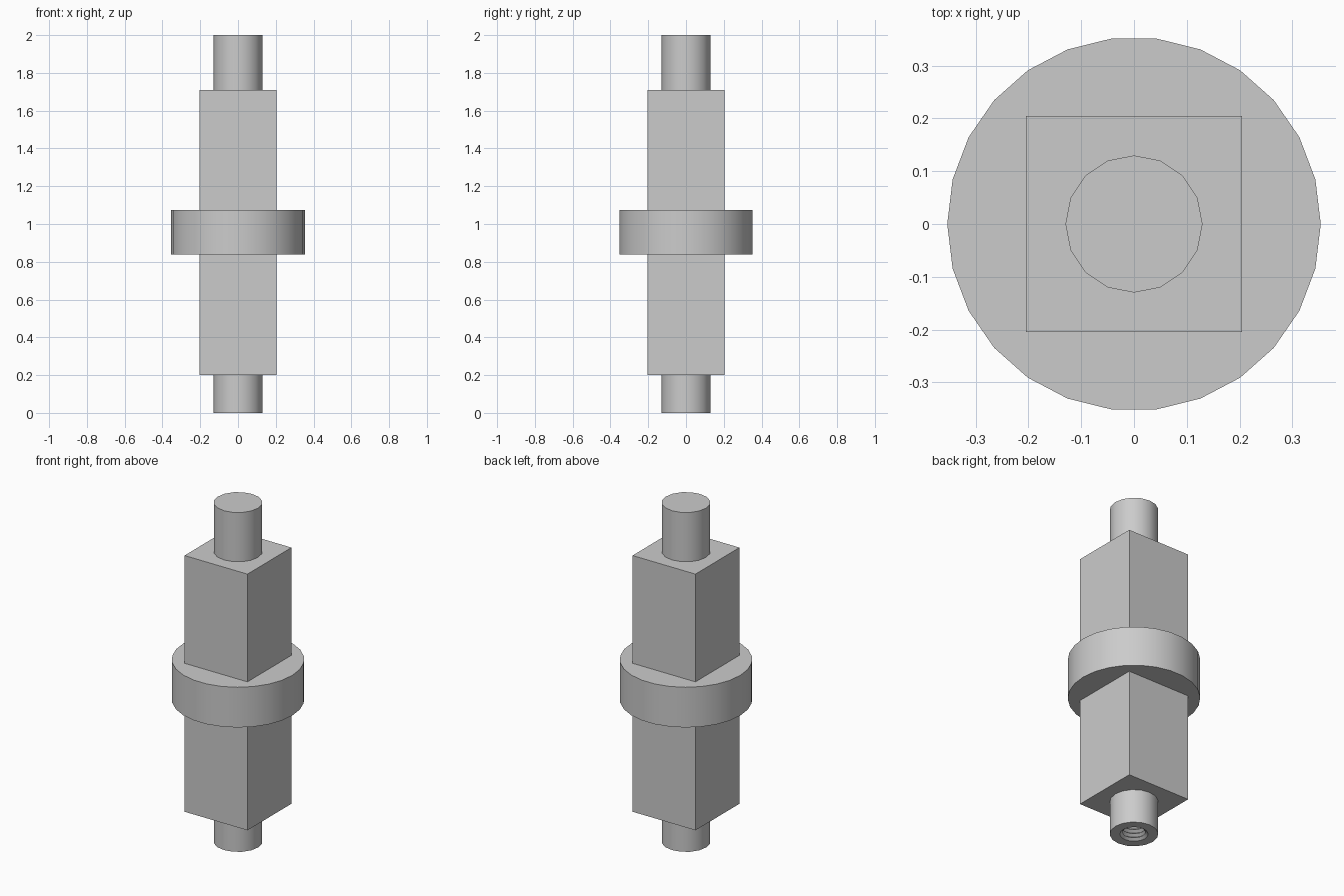
import bpy, bmesh, math

cube = bpy.data.objects.get("Cube")
if cube:
    bpy.data.objects.remove(cube, do_unlink=True)

grey = bpy.data.materials.new("plain grey")
grey.use_nodes = True
colour = (0.6, 0.6, 0.6, 1)
grey.diffuse_color = colour
grey.node_tree.nodes["Principled BSDF"].inputs["Base Color"].default_value = colour


def finish(name, bm):
    """Turn a bmesh into a grey object with sharp edges kept."""
    bmesh.ops.recalc_face_normals(bm, faces=bm.faces)
    mesh = bpy.data.meshes.new(name)
    bm.to_mesh(mesh)
    bm.free()
    mesh.materials.append(grey)
    obj = bpy.data.objects.new(name, mesh)
    bpy.context.collection.objects.link(obj)
    bpy.ops.object.select_all(action="DESELECT")
    obj.select_set(True)
    bpy.context.view_layer.objects.active = obj
    bpy.ops.object.shade_smooth_by_angle(angle=math.radians(30))
    return obj


def lathe(name, profile, sides):
    """Revolve (radius, height) points, closing both ends with flat caps."""
    bm = bmesh.new()
    rings = []
    for r, z in profile:
        angles = [math.tau * i / sides for i in range(sides)]
        rings.append([bm.verts.new((r * math.cos(a), r * math.sin(a), z)) for a in angles])
    for a, b in zip(rings, rings[1:]):
        for i in range(sides):
            j = (i + 1) % sides
            bm.faces.new((a[i], a[j], b[j], b[i]))
    bm.faces.new(rings[0])
    bm.faces.new(rings[-1])
    return finish(name, bm)


# Round shaft with a threaded blind bore in its lower end
bore, root, pitch, turns = 0.076, 0.06, 0.025, 8
shaft = [(0.13, 2.0), (0.13, 0.0), (bore, 0.0)]
for k in range(turns):
    shaft += [(root, (k + 0.5) * pitch), (bore, (k + 1) * pitch)]
shaft.append((root, (turns + 0.5) * pitch))
lathe("shaft", shaft, 16)

# Square body
bottom, top, width = 0.2, 1.71, 0.41
bm = bmesh.new()
bmesh.ops.create_cube(bm, size=1)
bmesh.ops.scale(bm, vec=(width, width, top - bottom), verts=bm.verts)
bmesh.ops.translate(bm, vec=(0, 0, (top + bottom) / 2), verts=bm.verts)
finish("square_body", bm)

# Round collar around the middle
lathe("collar", [(0.354, 1.075), (0.354, 0.838)], 26)
